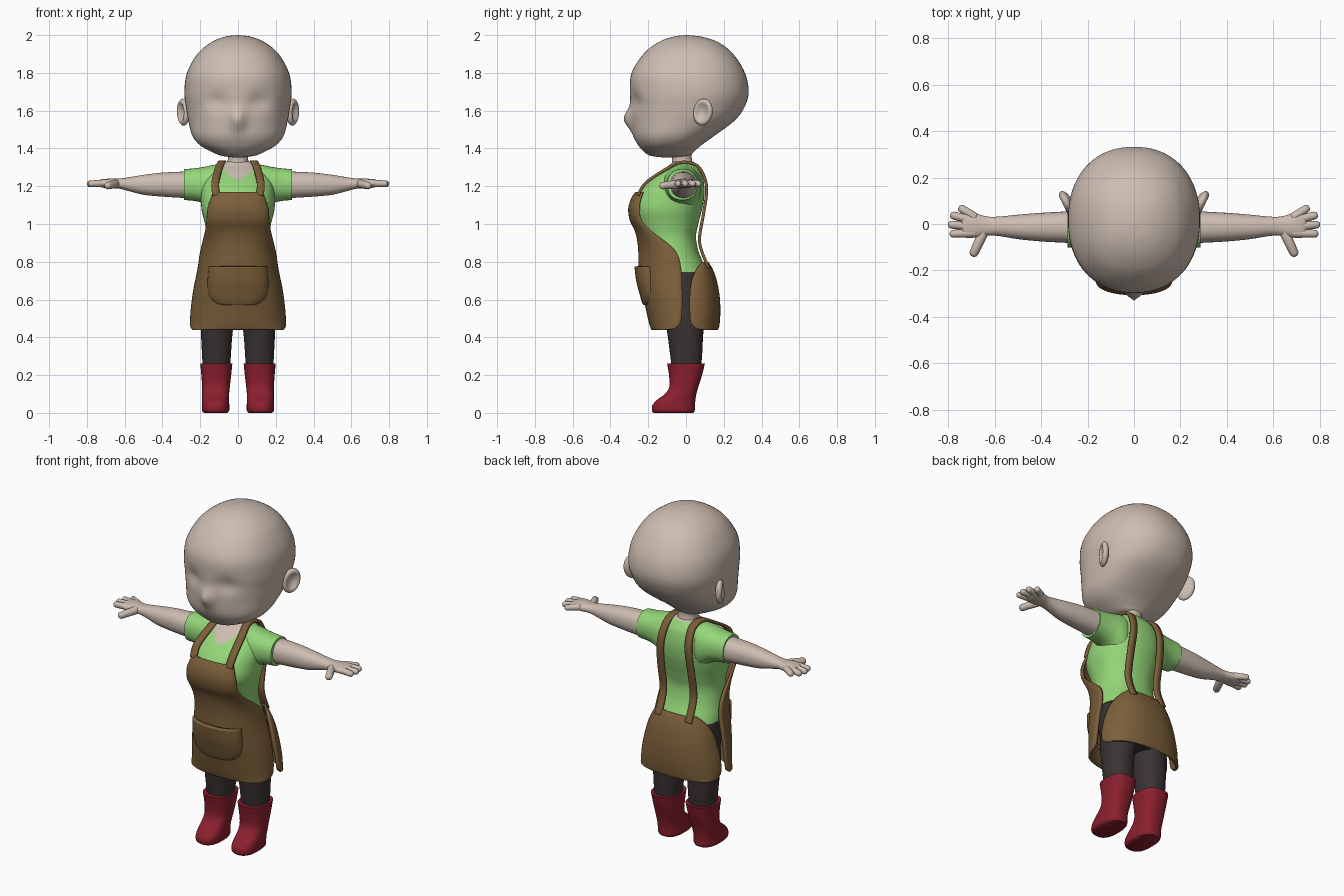
import bpy, bmesh, math
from mathutils import Vector, Matrix

if "Cube" in bpy.data.objects:
    bpy.data.objects.remove(bpy.data.objects["Cube"])


def material(name, rgb):
    m = bpy.data.materials.new(name)
    m.diffuse_color = (*rgb, 1)
    m.use_nodes = True
    m.node_tree.nodes["Principled BSDF"].inputs["Base Color"].default_value = m.diffuse_color
    return m


SKIN = material("skin", (0.61, 0.51, 0.44))
GREEN = material("shirt green", (0.30, 0.68, 0.19))
BROWN = material("apron brown", (0.20, 0.115, 0.042))
DARK = material("legging charcoal", (0.042, 0.033, 0.033))
RED = material("boot red", (0.26, 0.014, 0.028))


def finish(bm, name, mats, mirror=False, thick=0, angle=50):
    me = bpy.data.meshes.new(name)
    bm.to_mesh(me)
    bm.free()
    ob = bpy.data.objects.new(name, me)
    bpy.context.collection.objects.link(ob)
    for m in mats:
        me.materials.append(m)
    for p in me.polygons:
        p.use_smooth = True
    me.set_sharp_from_angle(angle=math.radians(angle))
    if mirror:
        mod = ob.modifiers.new("mirror", 'MIRROR')
        mod.use_mirror_merge = False
    if thick:
        mod = ob.modifiers.new("thickness", 'SOLIDIFY')
        mod.thickness, mod.offset = thick, -1
    return ob


def smooth(rows, n=6):
    """Catmull-Rom interpolation of a list of number tuples."""
    out = []
    for i in range(len(rows) - 1):
        a, b, c, d = (rows[max(i - 1, 0)], rows[i], rows[i + 1],
                      rows[min(i + 2, len(rows) - 1)])
        for k in range(n):
            t = k / n
            out.append([0.5 * (2 * q + (r - p) * t + (2 * p - 5 * q + 4 * r - s) * t * t
                               + (3 * q - p - 3 * r + s) * t ** 3)
                        for p, q, r, s in zip(a, b, c, d)])
    return out + [list(rows[-1])]


def power(v, p):
    return math.copysign(abs(v) ** (2 / p), v)


def skin_grid(bm, rings, closed=True, flip=False):
    vs = [[bm.verts.new(p) for p in r] for r in rings]
    n = len(vs[0])
    for a, b in zip(vs, vs[1:]):
        for j in range(n if closed else n - 1):
            k = (j + 1) % n
            f = [a[j], a[k], b[k], b[j]]
            bm.faces.new(f[::-1] if flip else f)
    if closed:
        bm.faces.new(vs[0])
        bm.faces.new(vs[-1])
        bmesh.ops.recalc_face_normals(bm, faces=bm.faces)


def loft(rows, axis='z', p=2.2, n=48, steps=6):
    """Rows: position along axis, then min/max of the two cross directions."""
    bm, rings = bmesh.new(), []
    for h, a0, a1, b0, b1 in smooth(rows, steps):
        ring = []
        for j in range(n):
            t = 2 * math.pi * j / n
            a = (a0 + a1) / 2 + (a1 - a0) / 2 * power(math.cos(t), p)
            b = (b0 + b1) / 2 + (b1 - b0) / 2 * power(math.sin(t), p)
            ring.append((a, b, h) if axis == 'z' else (h, a, b))
        rings.append(ring)
    skin_grid(bm, rings)
    return bm


def body(rows, **kw):
    """Rows: z, half width, front y, back y."""
    return loft([(z, -x, x, y0, y1) for z, x, y0, y1 in rows], **kw)


def panel(name, rows, flip, thick=0.015, n=40):
    """Half-oval wrapped cloth; rows: z, half width, centre y, edge y."""
    bm, rings = bmesh.new(), []
    for z, x, yc, ye in smooth(rows):
        ts = [math.pi * (j / n - 0.5) for j in range(n + 1)]
        rings.append([(x * power(math.sin(t), 2.2),
                       ye + (yc - ye) * power(max(math.cos(t), 0), 2.2), z) for t in ts])
    skin_grid(bm, rings, closed=False, flip=flip)
    return finish(bm, name, [BROWN], thick=thick)


def rod(bm, p0, p1, r):
    """Capsule between two points."""
    p0, p1 = Vector(p0), Vector(p1)
    d = p1 - p0
    vs = bmesh.ops.create_uvsphere(bm, u_segments=16, v_segments=11, radius=r)["verts"]
    rot = d.to_track_quat('Z', 'Y')
    for v in vs:
        end = v.co.z > 0
        v.co = rot @ (v.co * (0.85 if end else 1)) + (p1 if end else p0)


# Head with nose and shallow eye sockets
bm = body([(1.352, .02, -.12, -.03), (1.362, .09, -.19, .02), (1.385, .145, -.225, .045),
           (1.42, .205, -.255, .085), (1.47, .243, -.278, .155), (1.55, .264, -.287, .26),
           (1.62, .276, -.292, .31), (1.7, .284, -.297, .332), (1.8, .27, -.288, .312),
           (1.9, .215, -.225, .25), (1.96, .145, -.15, .175), (1.99, .075, -.075, .09),
           (2.0, .008, -.005, .01)], n=80, steps=7)
for v in bm.verts:
    x, y, z = v.co
    if y < -.1:
        v.co.y -= .042 * math.exp(-(x / .035) ** 2 - ((z - 1.555) / .055) ** 2)
        v.co.y += .02 * math.exp(-((abs(x) - .11) / .06) ** 2 - ((z - 1.65) / .05) ** 2)
finish(bm, "head", [SKIN], angle=80)

# Ears: flattened balls with a hollow
bm = bmesh.new()
bmesh.ops.create_uvsphere(bm, u_segments=32, v_segments=24, radius=1)
for v in bm.verts:
    r = math.hypot(v.co.y, v.co.z)
    if v.co.x > 0:
        v.co.x -= 1.1 * max(0, 1 - (r / .75) ** 2)
    v.co = Vector((v.co.x * .026, v.co.y * .055, v.co.z * .072))
bm.transform(Matrix.Translation((.29, .09, 1.592)) @ Matrix.Rotation(-.45, 4, 'Z')
             @ Matrix.Rotation(-.2, 4, 'X'))
finish(bm, "ears", [SKIN], mirror=True, angle=80)

# Neck
finish(body([(1.27, .075, -.085, .04), (1.32, .058, -.075, .035), (1.36, .055, -.075, .03),
             (1.42, .075, -.09, .04)]), "neck", [SKIN])

# Shirt torso, with the scooped neckline showing skin
bm = body([(.745, .192, -.22, .12), (.78, .188, -.22, .10), (.85, .174, -.225, .068),
           (.93, .165, -.235, .053), (1.0, .175, -.262, .065), (1.07, .192, -.285, .083),
           (1.13, .195, -.272, .095), (1.2, .19, -.225, .097), (1.27, .16, -.145, .083),
           (1.31, .115, -.09, .058), (1.33, .065, -.07, .04)], n=96, steps=8)
for f in bm.faces:
    c = f.calc_center_median()
    scoop = (c.x / .083) ** 2 + ((c.z - 1.325) / .085) ** 2 < 1 and c.y < 0
    f.material_index = int(scoop or c.z > 1.322)
finish(bm, "shirt", [GREEN, SKIN])

# Sleeves
finish(loft([(.05, -.09, .06, 1.06, 1.32), (.12, -.12, .078, 1.07, 1.314),
             (.18, -.115, .07, 1.108, 1.302), (.23, -.105, .063, 1.122, 1.295),
             (.287, -.1, .06, 1.127, 1.29)], axis='x'), "sleeves", [GREEN], mirror=True)

# Arms with palms
finish(loft([(.27, -.082, .055, 1.137, 1.278), (.4, -.075, .048, 1.145, 1.272),
             (.5, -.065, .04, 1.155, 1.26), (.58, -.052, .032, 1.175, 1.247),
             (.63, -.05, .032, 1.187, 1.24), (.68, -.058, .045, 1.19, 1.24),
             (.72, -.06, .052, 1.193, 1.237), (.74, -.05, .045, 1.2, 1.23)],
            axis='x'), "arms", [SKIN], mirror=True)

# Fingers and thumbs
bm = bmesh.new()
for y0, x1, y1 in ((.032, .74, .065), (.015, .775, .036), (-.012, .784, -.003),
                   (-.038, .777, -.042)):
    rod(bm, (.69, y0, 1.217), (x1, y1, 1.213), .02)
rod(bm, (.65, -.04, 1.212), (.688, -.122, 1.203), .023)
finish(bm, "fingers", [SKIN], mirror=True, angle=80)

# Leggings
finish(body([(.5, .16, -.1, .08), (.54, .187, -.13, .105), (.62, .192, -.17, .13),
             (.74, .185, -.19, .115), (.82, .16, -.19, .06)]), "legging_hips", [DARK])
finish(loft([(.2, .045, .185, -.07, .075), (.3, .038, .19, -.083, .085),
             (.4, .031, .195, -.096, .09), (.5, .02, .197, -.11, .098),
             (.6, .01, .19, -.12, .1)]), "legging_legs", [DARK], mirror=True)

# Boots
finish(loft([(0, .055, .18, -.17, .04), (.012, .047, .19, -.18, .046),
             (.04, .046, .191, -.178, .047), (.07, .048, .19, -.152, .05),
             (.1, .047, .19, -.112, .055), (.14, .043, .19, -.088, .066),
             (.2, .036, .194, -.09, .085), (.262, .03, .2, -.1, .1)], p=2.5),
       "boots", [RED], mirror=True)

# Apron: front bib and skirt, back skirt, pocket
panel("apron_front", [(1.17, .13, -.268, -.225), (1.13, .147, -.293, -.24),
                      (1.08, .162, -.306, -.245), (1.02, .167, -.298, -.235),
                      (.96, .175, -.27, -.18), (.9, .19, -.257, -.10),
                      (.84, .203, -.252, -.045), (.76, .215, -.25, -.025),
                      (.65, .237, -.235, -.02), (.55, .25, -.213, -.02),
                      (.48, .254, -.197, -.028), (.45, .25, -.188, -.05),
                      (.44, .24, -.182, -.075)], True)
panel("apron_back", [(.80, .125, .118, .085), (.76, .165, .142, .055), (.70, .202, .163, .03),
                     (.62, .228, .178, .02), (.54, .246, .182, .02), (.48, .252, .179, .025),
                     (.45, .248, .174, .045), (.44, .238, .168, .07)], False)
panel("apron_pocket", [(.775, .155, -.273, -.19), (.70, .161, -.264, -.185),
                       (.63, .157, -.246, -.175), (.595, .14, -.236, -.175),
                       (.575, .11, -.228, -.185), (.57, .08, -.222, -.19)], True, .022)

# Apron straps over the shoulders
path = smooth([(.117, -.262, 1.155), (.12, -.22, 1.222), (.105, -.122, 1.29),
               (.085, -.03, 1.334), (.083, .06, 1.318), (.088, .105, 1.25),
               (.094, .117, 1.17), (.1, .1, 1.05), (.1, .08, .93), (.1, .09, .86),
               (.1, .128, .77)], 8)
bm = bmesh.new()
skin_grid(bm, [[(x - .02, y, z), (x, y, z), (x + .02, y, z)] for x, y, z in path], closed=False)
finish(bm, "apron_straps", [BROWN], mirror=True, thick=.016)
